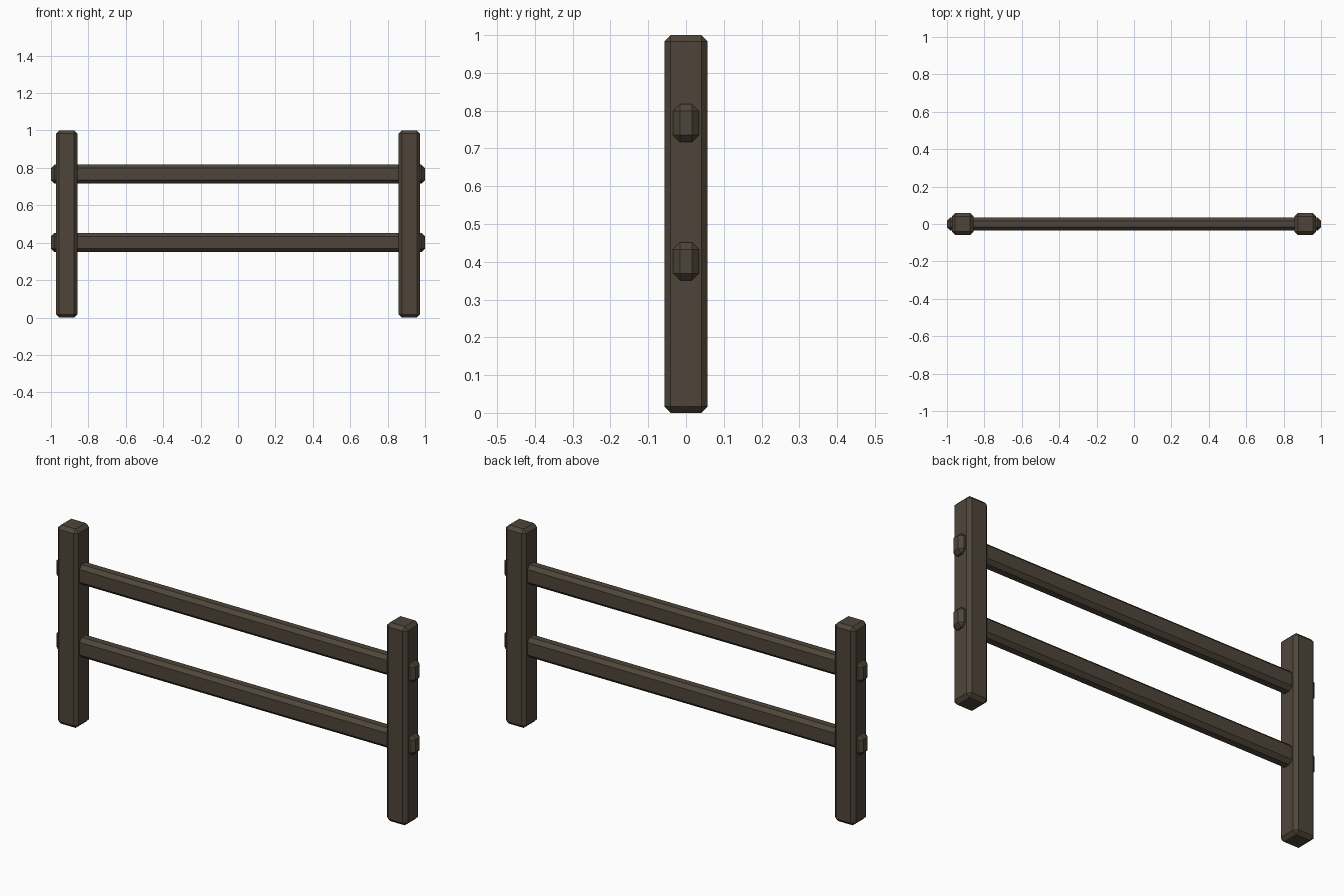
import bpy
import math

cube = bpy.data.objects.get("Cube")
if cube:
    bpy.data.objects.remove(cube, do_unlink=True)

# Dark weathered timber
wood = bpy.data.materials.new("dark_brown_wood")
wood.use_nodes = True
colour = (0.078, 0.060, 0.042, 1)
wood.diffuse_color = colour
bsdf = next(n for n in wood.node_tree.nodes if n.type == 'BSDF_PRINCIPLED')
bsdf.inputs["Base Color"].default_value = colour
bsdf.inputs["Roughness"].default_value = 0.9


def beam(name, centre, size, chamfer):
    """Square timber with chamfered edges and ends."""
    bpy.ops.mesh.primitive_cube_add(size=1, location=centre)
    ob = bpy.context.object
    ob.name = name
    ob.scale = size
    bpy.ops.object.transform_apply(location=False, rotation=False, scale=True)
    ob.data.materials.append(wood)
    bevel = ob.modifiers.new("chamfer", 'BEVEL')
    bevel.width = chamfer
    bevel.segments = 1
    bpy.ops.object.modifier_apply(modifier=bevel.name)
    bpy.ops.object.shade_smooth_by_angle(angle=math.radians(30))
    return ob


# Upright posts
for side, name in ((1, "left_post"), (-1, "right_post")):
    beam(name, (side * 0.916, 0, 0.5), (0.115, 0.115, 1), 0.017)

# Horizontal rails, passing through both posts
for z, name in ((0.767, "upper_rail"), (0.401, "lower_rail")):
    beam(name, (0, 0, z), (2, 0.068, 0.1), 0.018)
